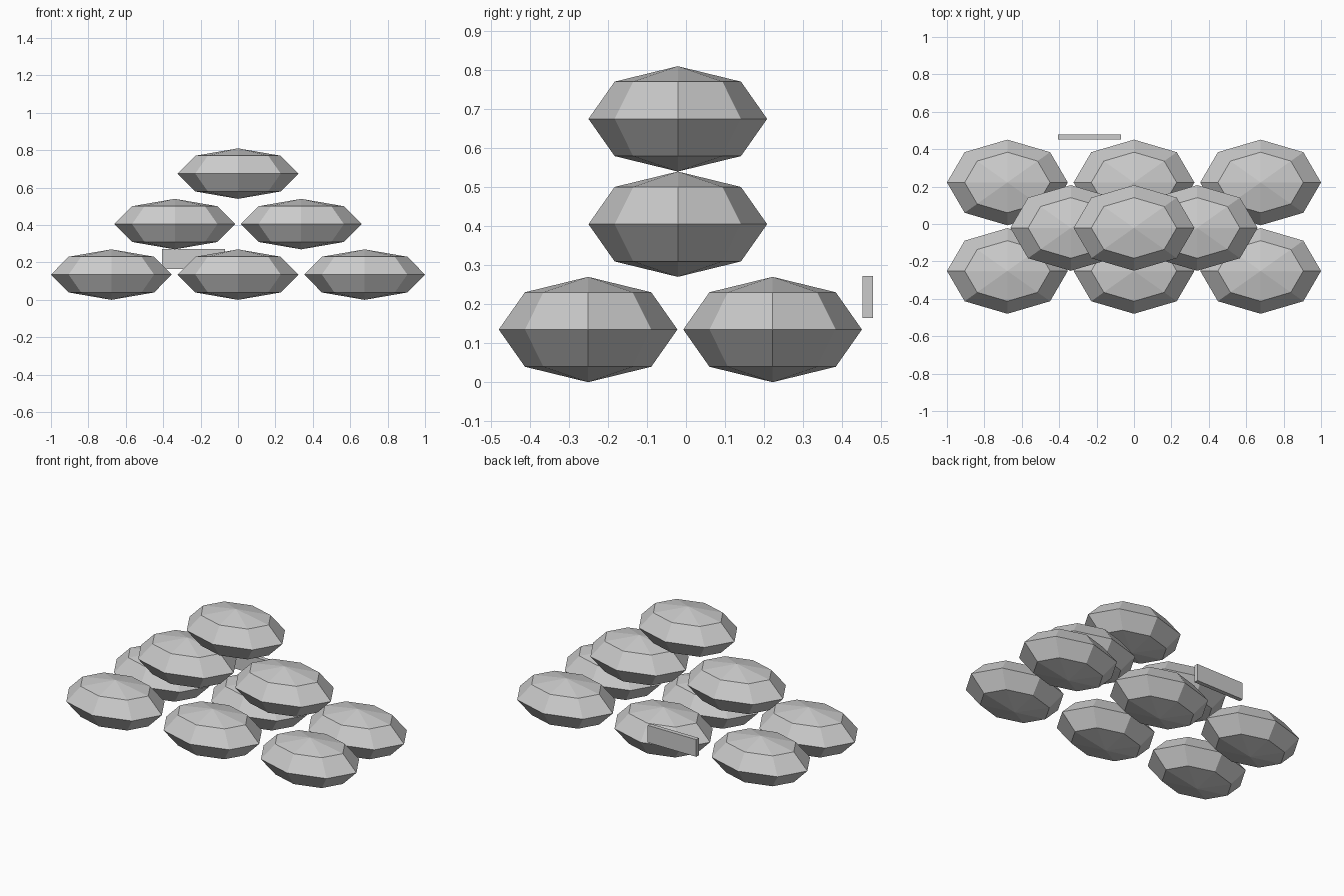
import bpy

cube = bpy.data.objects.get("Cube")
if cube:
    bpy.data.objects.remove(cube, do_unlink=True)

# One plain grey for the whole pile
grey = bpy.data.materials.new("plain_grey")
grey.use_nodes = True
colour = (0.6, 0.6, 0.6, 1)
grey.diffuse_color = colour
grey.node_tree.nodes["Principled BSDF"].inputs["Base Color"].default_value = colour

SACK = (0.323, 0.229, 0.135)  # half sizes
ROW_Y = -0.021                # depth of the upper tiers


def finish(name):
    ob = bpy.context.object
    ob.name = name
    bpy.ops.object.transform_apply(location=False, rotation=False, scale=True)
    ob.data.materials.append(grey)
    return ob


def sack(name, x, y, tier):
    bpy.ops.mesh.primitive_uv_sphere_add(
        segments=8, ring_count=4, radius=1,
        location=(x, y, SACK[2] * (1 + 2 * tier)))
    bpy.context.object.scale = SACK
    finish(name)


# Bottom tier: two rows of three
for row, y in (("front", -0.251), ("back", 0.222)):
    for side, x in (("right", -0.677), ("middle", 0), ("left", 0.677)):
        sack(f"bottom_sack_{row}_{side}", x, y, 0)

# Middle tier of two, and the top sack
for side, x in (("right", -0.338), ("left", 0.338)):
    sack(f"middle_sack_{side}", x, ROW_Y, 1)
sack("top_sack", 0, ROW_Y, 2)

# Small tag plate behind the pile
bpy.ops.mesh.primitive_cube_add(size=1, location=(-0.238, 0.466, 0.218))
bpy.context.object.scale = (0.337, 0.027, 0.108)
finish("tag_plate")
